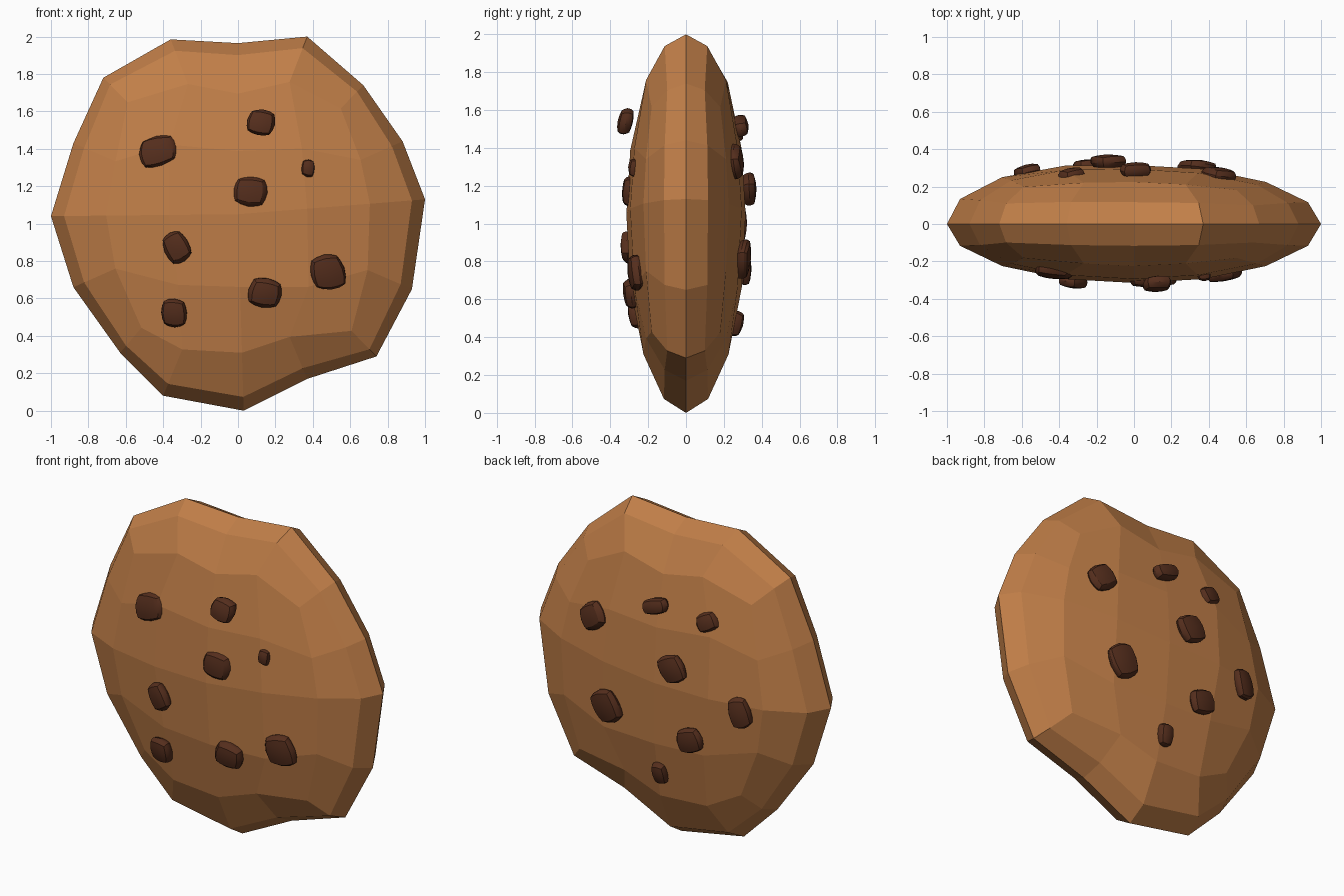
import bpy, bmesh, math, random
from mathutils import Vector, Matrix

if "Cube" in bpy.data.objects:
    bpy.data.objects.remove(bpy.data.objects["Cube"])

random.seed(4)


def material(name, rgb):
    m = bpy.data.materials.new(name)
    m.diffuse_color = (*rgb, 1)
    m.use_nodes = True
    m.node_tree.nodes["Principled BSDF"].inputs["Base Color"].default_value = m.diffuse_color
    return m


def finish(bm, name, mat):
    bmesh.ops.recalc_face_normals(bm, faces=bm.faces)
    mesh = bpy.data.meshes.new(name)
    bm.to_mesh(mesh)
    bm.free()
    mesh.materials.append(mat)
    ob = bpy.data.objects.new(name, mesh)
    bpy.context.collection.objects.link(ob)
    return ob


dough = material("dough", (0.53, 0.21, 0.065))
chocolate = material("chocolate", (0.09, 0.027, 0.012))

# Cookie: uneven 16-sided outline (x, z), closed by a 4 x 4 quad patch on each face
outline = [(1.0, 1.13), (.88, 1.44), (.67, 1.74), (.37, 2.0), (0, 1.965), (-.36, 1.985),
           (-.72, 1.78), (-.88, 1.43), (-1.0, 1.04), (-.88, .66), (-.63, .31), (-.40, .08),
           (.03, 0), (.37, .17), (.74, .29), (.93, .65)]
CZ = 1.05
bm = bmesh.new()


def point(i, f, side):
    x, z = outline[i % 16]
    y = side * .317 * math.sqrt(1 - f * f)
    if side > 0:
        y *= 1 + .16 * max(0, -x * f)      # back bulges a little on one side
    return bm.verts.new((x * f, y, CZ + (z - CZ) * f))


rim = [point(i, 1, 1) for i in range(16)]
for side in (-1, 1):
    ring2 = [point(i, (.93, .935, .95, .935)[i % 4], side) for i in range(16)]
    ring3 = [point(i, (.705, .745, .82, .745)[i % 4], side) for i in range(16)]
    inner = {i: point(i, (.37, .51)[i // 2 % 2], side) for i in range(0, 16, 2)}
    mid = bm.verts.new((0, side * .315, CZ))
    for a, b in ((rim, ring2), (ring2, ring3)):
        for i in range(16):
            j = (i + 1) % 16
            bm.faces.new((a[i], a[j], b[j], b[i]))
    R = ring3
    for k in (2, 6, 10, 14):
        n, nn = k + 1, (k + 2) % 16
        bm.faces.new((R[k - 1], R[k], R[n], inner[k]))
        bm.faces.new((R[k - 2], R[k - 1], inner[k], inner[k - 2]))
        bm.faces.new((inner[k], R[n], R[nn], inner[nn]))
        bm.faces.new((mid, inner[k - 2], inner[k], inner[nn]))
finish(bm, "cookie", dough)


# Chips: squashed, rounded irregular lumps lying along the dough surface
def chip(name, x, y, z, rx, rz, roll=0.0, thick=.042):
    bm = bmesh.new()
    bmesh.ops.create_cube(bm, size=2)
    bmesh.ops.subdivide_edges(bm, edges=bm.edges, cuts=3, use_grid_fill=True)
    lumps = [Vector((random.uniform(-1, 1), random.uniform(-1, 1), random.uniform(-1, 1))).normalized()
             for _ in range(4)]
    for v in bm.verts:
        d = v.co.normalized()
        p = d * .75 + v.co * .25
        f = 1 + sum(.1 * max(0, d.dot(l)) ** 2 for l in lumps) - .12
        v.co = Vector((p.x * rx, p.y * thick, p.z * rz)) * f
    normal = Vector((x, y / .1, z - CZ)).normalized()
    out = Vector((0, math.copysign(1, y), 0))
    tilt = out.rotation_difference(normal).to_matrix().to_4x4()
    bm.transform(Matrix.Translation((x, y, z)) @ tilt @ Matrix.Rotation(roll, 4, 'Y'))
    ob = finish(bm, name, chocolate)
    ob.data.shade_smooth()
    bpy.context.view_layer.objects.active = ob
    ob.select_set(True)
    bpy.ops.object.shade_smooth_by_angle(angle=math.radians(30))
    ob.select_set(False)


front = [(-.42, -.25, 1.39, .11, .09, -.2), (.12, -.32, 1.54, .08, .075, .2),
         (.37, -.265, 1.295, .038, .05, .1), (.06, -.30, 1.175, .095, .083, .1),
         (-.33, -.305, .88, .07, .09, -.5), (-.34, -.265, .525, .075, .083, 0),
         (.145, -.295, .63, .098, .082, .2), (.475, -.265, .745, .1, .103, -.2)]
back = [(.46, .265, 1.33, .095, .085, .6), (.01, .29, 1.515, .095, .05, .3),
        (-.33, .262, 1.50, .075, .06, .5), (-.14, .33, 1.18, .09, .092, .5),
        (.33, .30, .81, .1, .11, .5), (-.57, .275, 1.01, .07, .1, .3),
        (-.24, .305, .76, .088, .08, .3), (-.01, .26, .47, .05, .075, .1)]
for label, chips in (("front", front), ("back", back)):
    for i, c in enumerate(chips):
        chip(f"{label}_chip_{i + 1}", *c)
